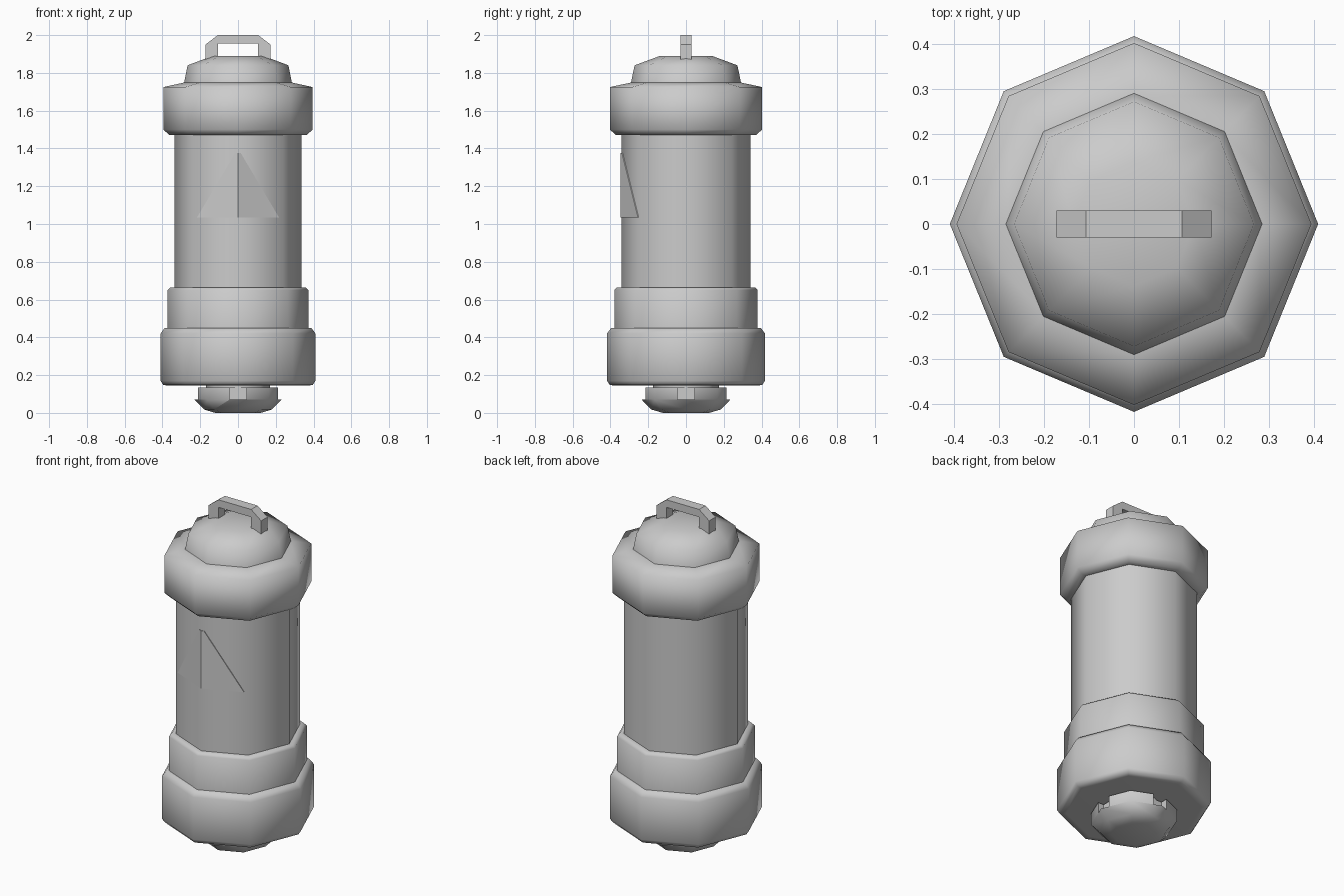
import bpy, bmesh, math
from mathutils import Matrix

cube = bpy.data.objects.get("Cube")
if cube:
    bpy.data.objects.remove(cube, do_unlink=True)

SIDES = 8
DEPTH_SCALE = 1.02   # sections are slightly deeper than wide

grey = bpy.data.materials.new("plain_grey")
grey.use_nodes = True
grey.diffuse_color = (0.6, 0.6, 0.6, 1)
grey.node_tree.nodes["Principled BSDF"].inputs["Base Color"].default_value = grey.diffuse_color


def finish(name, bm, angle=None):
    """Turn a bmesh into a shaded, coloured object."""
    bmesh.ops.recalc_face_normals(bm, faces=bm.faces)
    mesh = bpy.data.meshes.new(name)
    bm.to_mesh(mesh)
    bm.free()
    mesh.materials.append(grey)
    obj = bpy.data.objects.new(name, mesh)
    bpy.context.collection.objects.link(obj)
    if angle:
        smooth(obj, angle)
    return obj


def smooth(obj, angle):
    bpy.ops.object.select_all(action='DESELECT')
    obj.select_set(True)
    bpy.context.view_layer.objects.active = obj
    bpy.ops.object.shade_smooth_by_angle(angle=math.radians(angle))


def lathe(name, profile, angle=50):
    """Eight-sided solid from (radius, height) pairs, corners on the axes."""
    bm = bmesh.new()
    rings = []
    for r, z in profile:
        turns = [i * math.tau / SIDES for i in range(SIDES)]
        rings.append([bm.verts.new((r * math.cos(a), r * DEPTH_SCALE * math.sin(a), z))
                      for a in turns])
    for low, high in zip(rings, rings[1:]):
        for i in range(SIDES):
            j = (i + 1) % SIDES
            bm.faces.new((low[i], low[j], high[j], high[i]))
    bm.faces.new(rings[0])
    bm.faces.new(rings[-1])
    return finish(name, bm, angle)


def prism(name, outline, offset):
    """Extrude a flat outline of 3D points along an offset."""
    bm = bmesh.new()
    face = bm.faces.new([bm.verts.new(p) for p in outline])
    new = bmesh.ops.extrude_face_region(bm, geom=[face])["geom"]
    bmesh.ops.translate(bm, vec=offset, verts=[v for v in new if isinstance(v, bmesh.types.BMVert)])
    if face.is_valid and all(len(e.link_faces) == 1 for e in face.edges):
        bm.faces.new(list(reversed(face.verts)))
    return finish(name, bm)


# Main canister sections
lathe("body", [(0.335, 0.6), (0.335, 1.52)])
lathe("lower_ring", [(0.372, 0.43), (0.372, 0.65), (0.358, 0.665), (0.33, 0.665)])
lathe("lower_collar", [(0.36, 0.145), (0.395, 0.147), (0.41, 0.17),
                       (0.41, 0.42), (0.388, 0.45), (0.35, 0.45)], 85)
lathe("upper_collar", [(0.33, 1.47), (0.365, 1.472), (0.395, 1.5),
                       (0.395, 1.725), (0.28, 1.75)], 85)
lathe("top_dome", [(0.287, 1.74), (0.267, 1.84), (0.135, 1.89)], 85)

# Bottom cap with four notches around its rim
lathe("cap_core", [(0.17, 0.06), (0.17, 0.16)])
cap = lathe("bottom_cap", [(0.12, 0.0), (0.18, 0.018), (0.23, 0.07), (0.23, 0.135)], 60)
bm = bmesh.new()
for i in range(4):
    turn = Matrix.Rotation(i * math.pi / 2, 4, 'Z')
    place = Matrix.Translation((0.235, 0, 0.12)) @ Matrix.Diagonal((0.12, 0.09, 0.1, 1))
    bmesh.ops.create_cube(bm, size=1, matrix=turn @ place)
cutter = finish("notch_cutter", bm)
cutter.hide_render = True
notches = cap.modifiers.new("notches", 'BOOLEAN')
notches.operation = 'DIFFERENCE'
notches.object = cutter
bpy.context.view_layer.objects.active = cap
bpy.ops.object.modifier_apply(modifier=notches.name)
bpy.data.objects.remove(cutter, do_unlink=True)
smooth(cap, 60)

# Carrying handle: chamfered arch
half = [(0.172, 1.865), (0.172, 1.95), (0.107, 2.0)]
inner = [(0.107, 1.955), (0.107, 1.865)]
arch = half + [(-x, z) for x, z in reversed(half)]
arch += [(-x, z) for x, z in reversed(inner)] + inner
prism("handle", [(x, -0.03, z) for x, z in arch], (0, 0.06, 0))

# Triangle marking folded over the front corner
slope = math.tan(math.pi / 8) * DEPTH_SCALE
front = -0.335 * DEPTH_SCALE - 0.004
for side, name in ((1, "left_marking"), (-1, "right_marking")):
    reach = 0.217 * side
    prism(name, [(0, front, 1.035), (reach, front + abs(reach) * slope, 1.035),
                 (0.015 * side, front + 0.015 * slope, 1.375), (0, front, 1.375)],
          (0, 0.008, 0))
